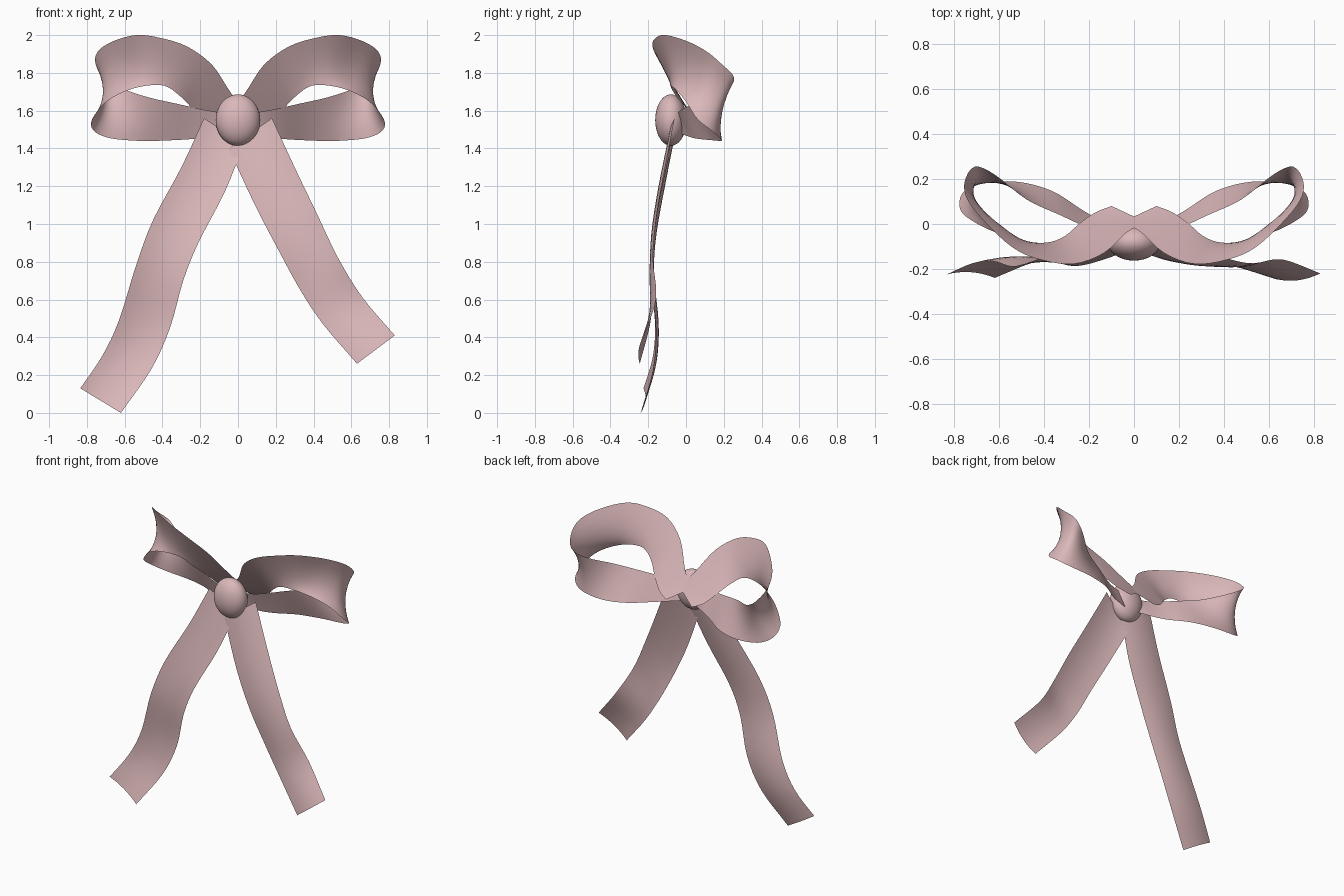
import bpy, bmesh, math
from mathutils import Vector

if "Cube" in bpy.data.objects:
    bpy.data.objects.remove(bpy.data.objects["Cube"], do_unlink=True)

ROWS_PER_SPAN = 4    # lengthwise smoothness of the ribbons
STRIPS = 8           # divisions across the ribbon

satin = bpy.data.materials.new("dusty_pink_satin")
satin.use_nodes = True
satin.diffuse_color = (0.71, 0.48, 0.49, 1)
satin.node_tree.nodes["Principled BSDF"].inputs["Base Color"].default_value = satin.diffuse_color


def smooth_path(points):
    """Catmull-Rom path through the given points."""
    pts = [Vector(p) for p in points]
    pts = [pts[0] * 2 - pts[1]] + pts + [pts[-1] * 2 - pts[-2]]
    path = []
    for a, b, c, d in zip(pts, pts[1:], pts[2:], pts[3:]):
        for step in range(ROWS_PER_SPAN):
            t = step / ROWS_PER_SPAN
            path.append(b + (c - a) * (t / 2)
                        + (a * 2 - b * 5 + c * 4 - d) * (t * t / 2)
                        + (b * 3 - a - c * 3 + d) * (t ** 3 / 2))
    path.append(pts[-2])
    return path


def ribbon(name, first_edge, second_edge, curl):
    """Sheet between two edge paths; curl(t, middle) pushes its middle line."""
    bm = bmesh.new()
    rows = []
    pairs = list(zip(smooth_path(first_edge), smooth_path(second_edge)))
    for i, (a, b) in enumerate(pairs):
        push = curl(i / (len(pairs) - 1), (a + b) / 2)
        row = []
        for j in range(STRIPS + 1):
            u = j / STRIPS
            row.append(bm.verts.new(a.lerp(b, u) + push * (4 * u * (1 - u))))
        rows.append(row)
    for low, high in zip(rows, rows[1:]):
        for j in range(STRIPS):
            face = bm.faces.new((low[j], low[j + 1], high[j + 1], high[j]))
            face.smooth = True
    mesh = bpy.data.meshes.new(name)
    bm.to_mesh(mesh)
    bm.free()
    mesh.materials.append(satin)
    obj = bpy.data.objects.new(name, mesh)
    bpy.context.collection.objects.link(obj)
    return obj


# Loops: out along the front, round the flared end, back along the rear
loop_upper = [
    (-.05, .01, 1.6), (.035, -.04, 1.69), (.135, -.13, 1.84), (.27, -.178, 1.94),
    (.42, -.158, 1.987), (.54, -.105, 2), (.66, .005, 1.968), (.74, .105, 1.916),
    (.755, .185, 1.85), (.71, .255, 1.775), (.62, .22, 1.72), (.48, .11, 1.672),
    (.33, .04, 1.638), (.18, -.025, 1.605), (.03, -.05, 1.58)]
loop_lower = [
    (.1, .08, 1.51), (.175, .05, 1.545), (.245, 0, 1.615), (.31, -.055, 1.68),
    (.39, -.083, 1.732), (.5, -.075, 1.73), (.61, -.04, 1.697), (.705, .005, 1.64),
    (.772, .06, 1.555), (.765, .135, 1.495), (.68, .18, 1.455), (.52, .188, 1.44),
    (.36, .145, 1.443), (.21, .05, 1.453), (.06, -.02, 1.475)]


def loop_curl(side):
    centre = Vector((side * 0.4, 0.04, 1.68))
    return lambda t, mid: (centre - mid).normalized() * 0.06 * math.sin(math.pi * t) ** 5


for name, side in (("left_loop", 1), ("right_loop", -1)):
    edges = [[(side * x, y, z) for x, y, z in edge] for edge in (loop_upper, loop_lower)]
    ribbon(name, *edges, loop_curl(side))


# Tails: two hanging ends of different length, cupped opposite ways
def tail_curl(depth):
    return lambda t, mid: Vector((0, depth, 0))


left_outer = [(.18, -.06, 1.56), (.3, -.11, 1.3), (.42, -.155, 1.05),
              (.53, -.175, .82), (.66, -.158, .61), (.83, -.22, .41)]
left_inner = [(-.05, -.08, 1.4), (.09, -.145, 1.1), (.215, -.175, .86),
              (.33, -.175, .65), (.45, -.19, .47), (.63, -.245, .26)]
right_outer = [(-.18, -.06, 1.56), (-.3, -.11, 1.3), (-.45, -.165, 1.02),
               (-.54, -.19, .78), (-.63, -.165, .49), (-.72, -.175, .3), (-.835, -.225, .13)]
right_inner = [(.03, -.085, 1.42), (-.07, -.135, 1.17), (-.21, -.18, .9),
               (-.29, -.185, .7), (-.36, -.16, .45), (-.46, -.175, .23), (-.62, -.24, 0)]
ribbon("left_tail", left_outer, left_inner, tail_curl(-0.018))
ribbon("right_tail", right_outer, right_inner, tail_curl(0.018))

# Knot: rounded bead over the crossing
bpy.ops.mesh.primitive_uv_sphere_add(segments=32, ring_count=20, radius=1, location=(0, -0.08, 1.55))
knot = bpy.context.object
knot.name = "knot"
knot.scale = (0.118, 0.083, 0.136)
knot.data.materials.append(satin)
bpy.ops.object.shade_smooth()
